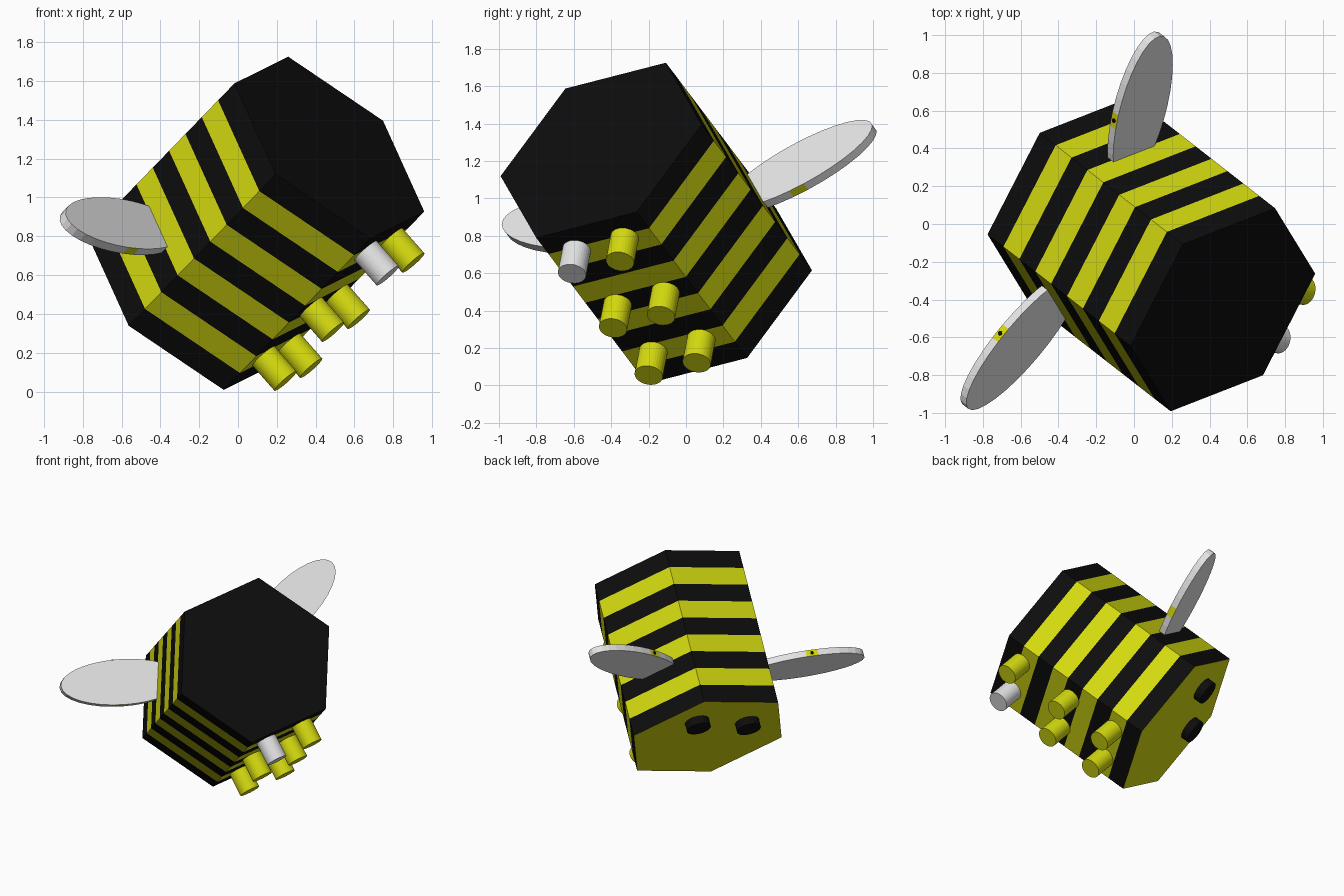
import bpy, bmesh, math
from mathutils import Matrix, Vector

if "Cube" in bpy.data.objects:
    bpy.data.objects.remove(bpy.data.objects["Cube"])


def material(name, rgb):
    m = bpy.data.materials.new(name)
    m.use_nodes = True
    m.diffuse_color = (*rgb, 1)
    m.node_tree.nodes["Principled BSDF"].inputs["Base Color"].default_value = (*rgb, 1)
    return m


BLACK, YELLOW, GREY = range(3)
materials = [material("black", (0.004, 0.004, 0.004)),
             material("yellow", (0.67, 0.71, 0.005)),
             material("light grey", (0.78, 0.78, 0.78))]

# Tilted frame of the bee: x across, y towards the face, z to its back
face_dir = Vector((-0.612, 0.477, -0.631)).normalized()
up = Vector((-0.652, 0.144, 0.745))
up = (up - up.project(face_dir)).normalized()
side_dir = face_dir.cross(up)
frame = Matrix((side_dir, face_dir, up)).transposed().to_4x4()
frame = Matrix.Translation((0.092, -0.159, 0.867)) @ frame

ALONG_Y = Matrix.Rotation(math.pi / 2, 4, 'X')


def cylinder(segments, radius, depth, matrix):
    bm = bmesh.new()
    bmesh.ops.create_cone(bm, cap_ends=True, segments=segments, radius1=radius,
                          radius2=radius, depth=depth, matrix=matrix)
    return bm


def finish(name, bm, colour=None):
    if colour is not None:
        for f in bm.faces:
            f.material_index = colour
    bmesh.ops.recalc_face_normals(bm, faces=bm.faces)
    mesh = bpy.data.meshes.new(name)
    bm.to_mesh(mesh)
    bm.free()
    for m in materials:
        mesh.materials.append(m)
    obj = bpy.data.objects.new(name, mesh)
    obj.matrix_world = frame
    bpy.context.collection.objects.link(obj)
    return obj


# Striped hexagonal body, sliced into nine bands
LENGTH, RADIUS, BANDS = 1.237, 0.62, 9
body = cylinder(6, RADIUS, LENGTH, ALONG_Y @ Matrix.Rotation(math.pi / 2, 4, 'Z'))
for i in range(1, BANDS):
    bmesh.ops.bisect_plane(body, geom=body.verts[:] + body.edges[:] + body.faces[:],
                           plane_co=(0, LENGTH * (i / BANDS - 0.5), 0), plane_no=(0, 1, 0))
body.normal_update()
for f in body.faces:
    y = f.calc_center_median().y
    if abs(f.normal.y) > 0.9:
        f.material_index = YELLOW if y > 0 else BLACK
    else:
        band = int((y / LENGTH + 0.5) * BANDS)
        f.material_index = YELLOW if band % 2 else BLACK
finish("body", body)

for side, label in ((1, "left"), (-1, "right")):
    # Eyes on the face end
    eye = Matrix.Translation((side * 0.21, LENGTH / 2 + 0.01, 0.23)) @ ALONG_Y
    finish(label + "_eye", cylinder(16, 0.09, 0.1, eye), BLACK)

    # Legs under the flat belly, one of them grey
    for y, place in ((-0.46, "rear"), (0, "middle"), (0.4, "front")):
        leg = cylinder(32, 0.076, 0.3, Matrix.Translation((side * 0.148, y, -0.56)))
        grey = side < 0 and place == "rear"
        finish(f"{place}_{label}_leg", leg, GREY if grey else YELLOW)

    # Thin oval wing with a yellow patch on each long edge
    wing = cylinder(32, 1, 0.05, ALONG_Y)
    bmesh.ops.scale(wing, verts=wing.verts, vec=(0.455, 1, 0.17))
    wing.normal_update()
    for f in wing.faces:
        patch = abs(f.normal.z) > 0.9 and -0.08 < f.calc_center_median().x < 0
        f.material_index = YELLOW if patch else GREY
    pose = (Matrix.Translation((side * 0.71, 0.215, 0.375))
            @ Matrix.Rotation(math.radians(-20 * side), 4, 'Y'))
    bmesh.ops.transform(wing, matrix=pose, verts=wing.verts)
    finish(label + "_wing", wing)

    # Small dot on the upper patch
    dot = pose @ Matrix.Translation((-0.045, 0, 0.17))
    finish(label + "_wing_dot", cylinder(12, 0.012, 0.008, dot), BLACK)
